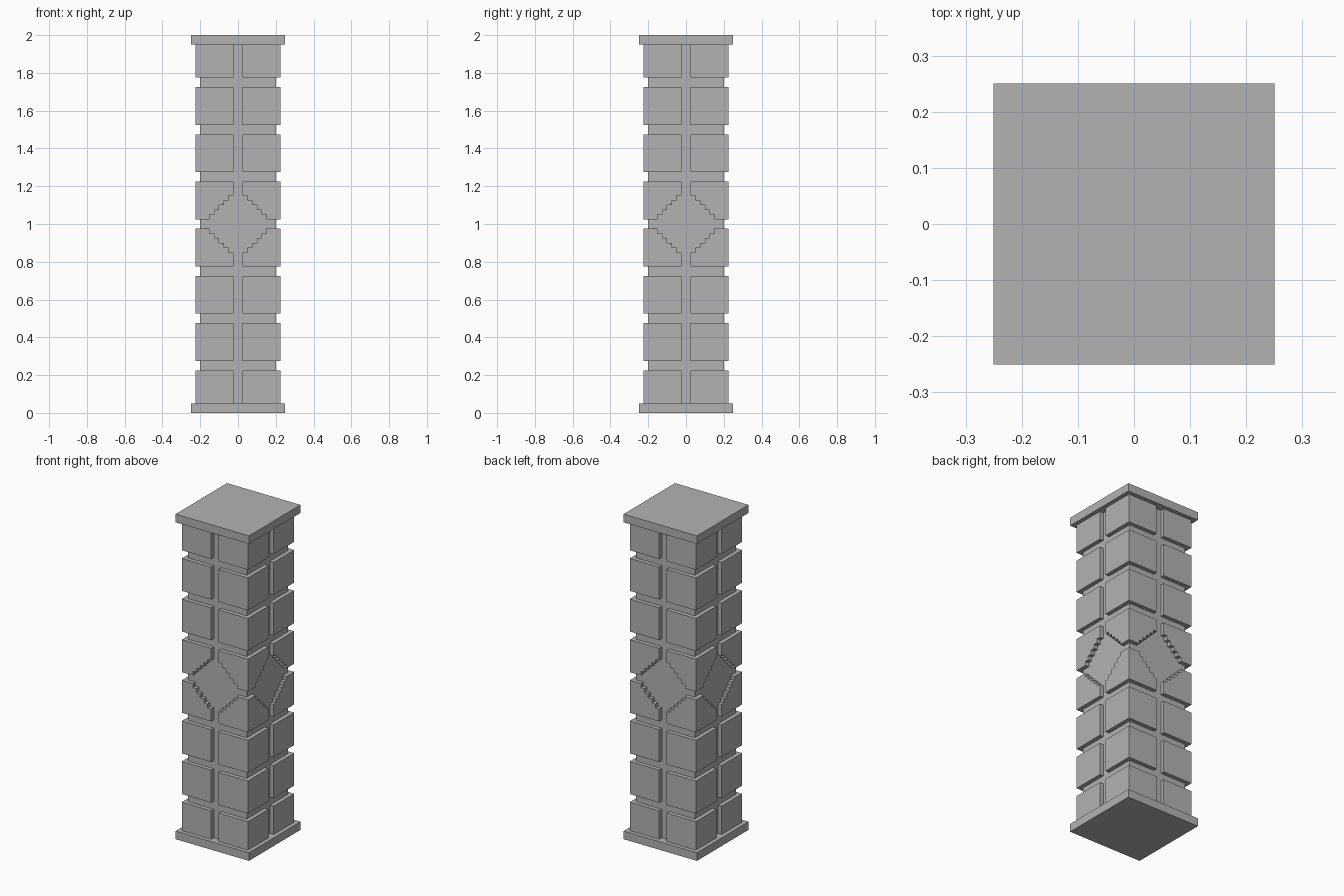
import bpy
import bmesh
from mathutils import Matrix, Vector

if "Cube" in bpy.data.objects:
    bpy.data.objects.remove(bpy.data.objects["Cube"], do_unlink=True)

STEP = 0.025      # size of one stair step
HEIGHT = 2.0
CORE = 0.2        # half width of the shaft
OUTER = 0.225     # half width across the raised blocks
CAP = 0.25        # half width of the end slabs
CAP_H = 0.05

stone = bpy.data.materials.new("grey stone")
stone.use_nodes = True
GREY = (0.45, 0.45, 0.45, 1)
stone.diffuse_color = GREY
stone.node_tree.nodes["Principled BSDF"].inputs["Base Color"].default_value = GREY


def add_box(bm, low, high):
    low, high = Vector(low), Vector(high)
    place = Matrix.Translation((low + high) / 2) @ Matrix.Diagonal((*(high - low), 1))
    bmesh.ops.create_cube(bm, size=1, matrix=place)


def finish(bm, name):
    bmesh.ops.recalc_face_normals(bm, faces=bm.faces)
    mesh = bpy.data.meshes.new(name)
    bm.to_mesh(mesh)
    bm.free()
    mesh.materials.append(stone)
    obj = bpy.data.objects.new(name, mesh)
    bpy.context.collection.objects.link(obj)
    return obj


def box(name, half, bottom, top):
    bm = bmesh.new()
    add_box(bm, (-half, -half, bottom), (half, half, top))
    return finish(bm, name)


def corner_blocks(name, spans):
    """Four corner blocks for each height span."""
    bm = bmesh.new()
    for bottom, top in spans:
        for sx in (-1, 1):
            for sy in (-1, 1):
                xs = sorted((sx * STEP, sx * OUTER))
                ys = sorted((sy * STEP, sy * OUTER))
                add_box(bm, (xs[0], ys[0], bottom), (xs[1], ys[1], top))
    return finish(bm, name)


def diamond_cutter(name, along_x):
    """Stepped diamond prism running right through the pillar."""
    quarter = []
    for i in range(5):
        width = (6 - i) * STEP
        quarter += [(width, (i + 1) * STEP if i else 0), (width, (i + 2) * STEP)]
    quarter = quarter[1:]
    outline = quarter + [(-w, h) for w, h in reversed(quarter)]
    outline += [(-w, -h) for w, h in quarter] + [(w, -h) for w, h in reversed(quarter)]
    bm = bmesh.new()
    mid = HEIGHT / 2
    verts = [bm.verts.new((-1, w, mid + h) if along_x else (w, -1, mid + h))
             for w, h in outline]
    face = bm.faces.new(verts)
    moved = bmesh.ops.extrude_face_region(bm, geom=[face])["geom"]
    bmesh.ops.translate(bm, vec=(2, 0, 0) if along_x else (0, 2, 0),
                        verts=[g for g in moved if isinstance(g, bmesh.types.BMVert)])
    cutter = finish(bm, name)
    cutter.hide_render = True
    return cutter


# Shaft and end slabs
box("shaft", CORE, CAP_H / 2, HEIGHT - CAP_H / 2)
box("base_slab", CAP, 0, CAP_H)
box("top_slab", CAP, HEIGHT - CAP_H, HEIGHT)

# Eight rows of blocks; the end rows run into the slabs
PITCH = HEIGHT / 8
spans = [(max(i * PITCH + STEP, CAP_H - 0.01),
          min((i + 1) * PITCH - STEP, HEIGHT - CAP_H + 0.01)) for i in range(8)]
corner_blocks("plain_blocks", spans[:3] + spans[5:])
notched = corner_blocks("notched_blocks", spans[3:5])

# Stepped diamond recess on all four sides
for along_x in (False, True):
    cutter = diamond_cutter("diamond_cutter", along_x)
    cut = notched.modifiers.new("diamond", 'BOOLEAN')
    cut.operation = 'DIFFERENCE'
    cut.solver = 'EXACT'
    cut.object = cutter
    bpy.context.view_layer.objects.active = notched
    bpy.ops.object.modifier_apply(modifier=cut.name)
    bpy.data.objects.remove(cutter, do_unlink=True)
